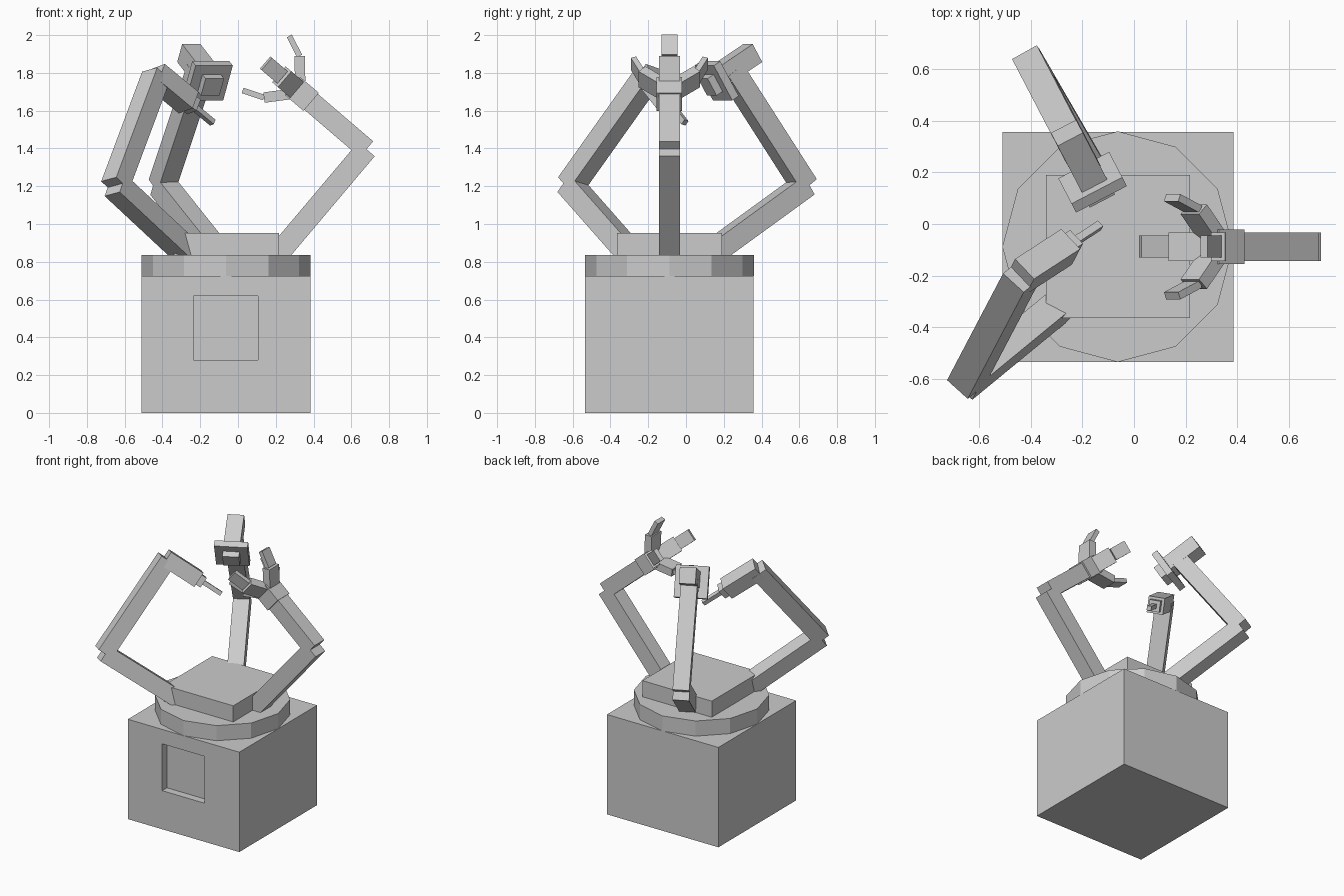
import bpy
import bmesh
from mathutils import Vector as V, Matrix

if "Cube" in bpy.data.objects:
    bpy.data.objects.remove(bpy.data.objects["Cube"])


def box(name, lo, hi):
    """Axis-aligned box between two corners."""
    lo, hi = V(lo), V(hi)
    return place(name, Matrix.Translation((lo + hi) / 2) @ Matrix.Diagonal((*(hi - lo), 1)))


def beam(name, p, q, width, thick, side):
    """Box running from p to q; width is measured along side."""
    p, q = V(p), V(q)
    axis = (q - p).normalized()
    other = axis.cross(V(side)).normalized()
    across = other.cross(axis)
    m = Matrix((across * width, other * thick, q - p)).transposed().to_4x4()
    m.translation = (p + q) / 2
    return place(name, m)


def place(name, m):
    bm = bmesh.new()
    bmesh.ops.create_cube(bm, size=1, matrix=m)
    bmesh.ops.recalc_face_normals(bm, faces=bm.faces)
    me = bpy.data.meshes.new(name)
    bm.to_mesh(me)
    bm.free()
    ob = bpy.data.objects.new(name, me)
    bpy.context.collection.objects.link(ob)
    return ob


CX, CY = -0.063, -0.088

# Pedestal with a shallow square recess in its front
base = box("pedestal", (-0.51, -0.535, 0), (0.385, 0.357, 0.725))
cutter = box("recess_cutter", (-0.235, -0.7, 0.28), (0.105, -0.48, 0.62))
cutter.hide_render = True
cutter.hide_viewport = True
cut = base.modifiers.new("recess", 'BOOLEAN')
cut.operation = 'DIFFERENCE'
cut.object = cutter

# Turntable disc, twelve sides, a vertex on each axis
bpy.ops.mesh.primitive_cylinder_add(vertices=12, radius=0.447, depth=0.11,
                                    location=(CX, CY, 0.78))
bpy.context.object.name = "turntable"

# Shoulder block
box("shoulder_block", (-0.34, -0.365, 0.835), (0.217, 0.19, 0.952))


def arm(name, shoulder, elbow, wrist):
    """Two square beams meeting at the elbow, aligned to the hinge axis."""
    shoulder, elbow, wrist = V(shoulder), V(elbow), V(wrist)
    hinge = (wrist - elbow).cross(shoulder - elbow).normalized()
    beam(name + "_lower", shoulder, elbow, 0.11, 0.115, hinge)
    beam(name + "_upper", elbow, wrist, 0.11, 0.11, hinge)
    return hinge


# Right arm: claw with four fingers round the forearm axis
elbow = V((0.68, CY, 1.396))
f = V((-0.76, 0, 0.65))
arm("claw_arm", (0.177, CY, 0.80), elbow, elbow + f * 0.4)
beam("claw_cuff", elbow + f * 0.385, elbow + f * 0.515, 0.135, 0.125, (0, 1, 0))
up = V((0.65, 0, 0.76))
for i, r in enumerate((up, -up, V((0, 1, 0)), V((0, -1, 0)))):
    root, knuckle, tip = (elbow + f * a + r * b
                          for a, b in ((0.50, 0.045), (0.59, 0.145), (0.70, 0.19)))
    side = f.cross(r)
    beam(f"finger_base_{i}", root, knuckle, 0.11, 0.055, side)
    beam(f"finger_tip_{i}", knuckle, tip, 0.085, 0.03, side)

# Back left arm: head bar with a square plate and a raised pad
arm("plate_arm", (-0.12, 0.14, 0.85), (-0.402, 0.627, 1.204), (-0.199, 0.237, 1.813))
w = V((0.396, -0.760, -0.515)).normalized()
side = V((0.887, 0.462, 0))
end = V((-0.26, 0.353, 1.905))
low = V((0.238, -0.457, 0.857)) * -0.015
beam("head_bar", end, end + w * 0.245, 0.11, 0.11, side)
beam("head_plate", end + w * 0.238 + low, end + w * 0.283 + low, 0.222, 0.215, side)
beam("head_pad", end + w * 0.28 + low, end + w * 0.325 + low, 0.11, 0.105, side)

# Front left arm: wrist, collar and thin rod
wrist = V((-0.433, -0.2, 1.785))
hinge = arm("rod_arm", (-0.24, -0.276, 0.822), (-0.65, -0.613, 1.204), wrist)
e = V((0.688, 0.447, -0.571)).normalized()
beam("rod_wrist", wrist - e * 0.01, wrist + e * 0.25, 0.11, 0.11, hinge)
beam("rod_collar", wrist + e * 0.24, wrist + e * 0.29, 0.075, 0.075, hinge)
beam("rod", wrist + e * 0.28, wrist + e * 0.435, 0.03, 0.03, hinge)
